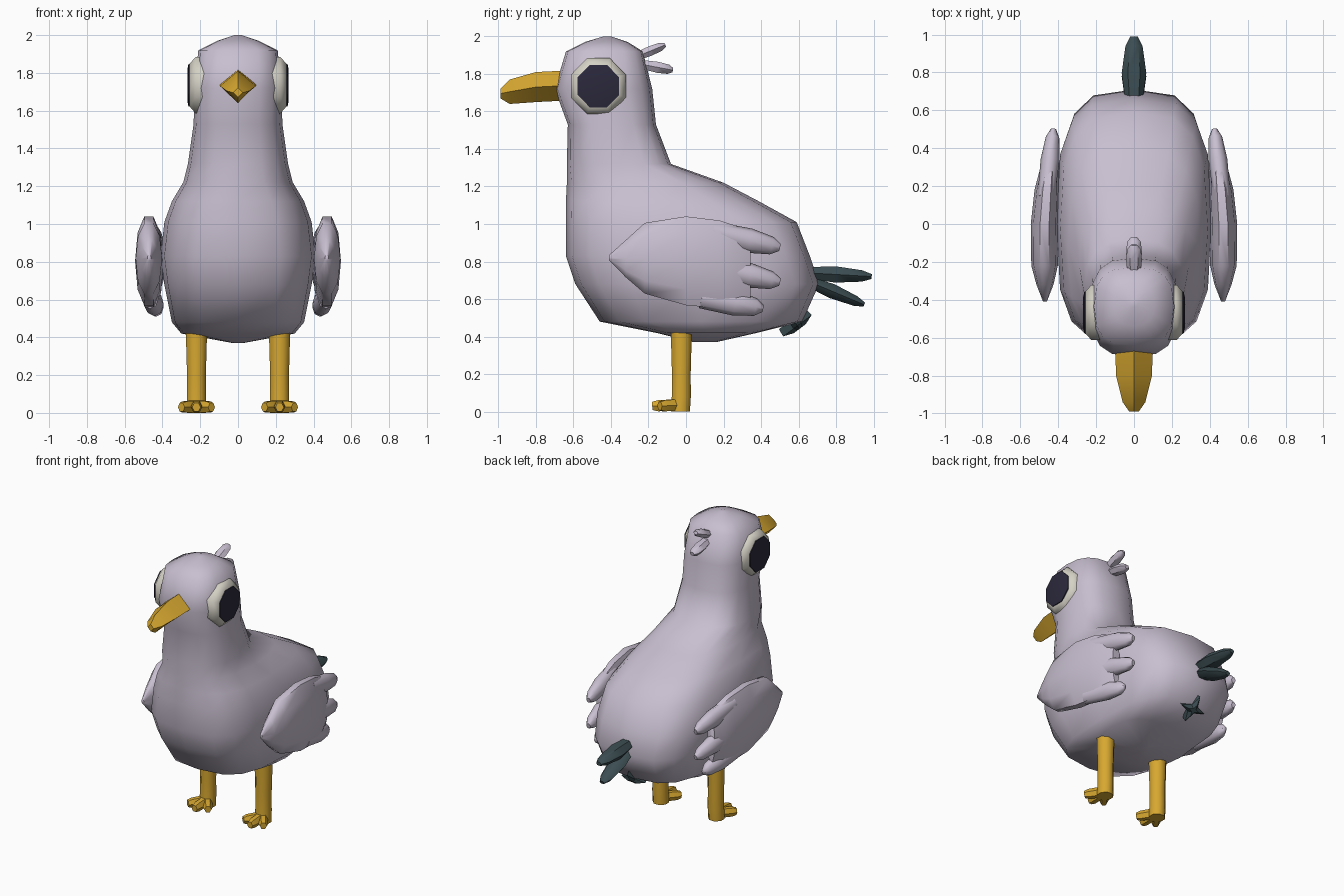
import bpy
import bmesh
from math import cos, sin, pi, radians
from mathutils import Vector

cube = bpy.data.objects.get("Cube")
if cube:
    bpy.data.objects.remove(cube, do_unlink=True)


def material(name, rgb):
    m = bpy.data.materials.new(name)
    m.use_nodes = True
    m.diffuse_color = (*rgb, 1)
    m.node_tree.nodes["Principled BSDF"].inputs["Base Color"].default_value = (*rgb, 1)
    return m


PLUMAGE = material("lavender grey", (0.58, 0.52, 0.63))
GOLD = material("golden yellow", (0.68, 0.39, 0.03))
SLATE = material("dark slate", (0.045, 0.075, 0.085))
IVORY = material("eye ivory", (0.66, 0.64, 0.56))
INK = material("pupil ink", (0.024, 0.022, 0.045))


def power(v, e):
    return abs(v) ** e * (1 if v >= 0 else -1)


def ring(centre, u, v, n=8, square=2, turn=0.0):
    """Closed superellipse around centre, spanned by half axes u and v."""
    out = []
    for i in range(n):
        a = 2 * pi * (i + turn) / n
        out.append(Vector(centre) + Vector(u) * power(cos(a), 2 / square)
                   + Vector(v) * power(sin(a), 2 / square))
    return out


def build(name, lofts, mat, angle=50):
    """One object from a list of lofts, each a list of rings with capped ends."""
    bm = bmesh.new()
    for rings in lofts:
        rows = [[bm.verts.new(p) for p in r] for r in rings]
        n = len(rows[0])
        for a, b in zip(rows, rows[1:]):
            for i in range(n):
                j = (i + 1) % n
                bm.faces.new((a[i], a[j], b[j], b[i]))
        bm.faces.new(rows[0][::-1])
        bm.faces.new(rows[-1])
    bmesh.ops.recalc_face_normals(bm, faces=bm.faces)
    me = bpy.data.meshes.new(name)
    bm.to_mesh(me)
    bm.free()
    me.materials.append(mat)
    ob = bpy.data.objects.new(name, me)
    bpy.context.collection.objects.link(ob)
    bpy.ops.object.select_all(action="DESELECT")
    ob.select_set(True)
    bpy.context.view_layer.objects.active = ob
    bpy.ops.object.shade_smooth_by_angle(angle=radians(angle))
    return ob


def spindle(start, end, wide, tall, profile, n=6):
    """Rings along a straight line; profile holds (position, girth) pairs."""
    start, end = Vector(start), Vector(end)
    d = (end - start).normalized()
    side = Vector((0, 0, 1)).cross(d).normalized()
    up = d.cross(side)
    return [ring(start.lerp(end, t), side * wide * g, up * tall * g, n)
            for t, g in profile]


# Body, neck and head: height, front, back, half width, squareness
slices = [
    (0.37, 0.04, 0.16, 0.03, 2),
    (0.42, -0.16, 0.38, 0.30, 2.8),
    (0.48, -0.46, 0.62, 0.35, 3.2),
    (0.68, -0.59, 0.71, 0.39, 3.2),
    (0.83, -0.64, 0.66, 0.41, 3.2),
    (1.01, -0.64, 0.59, 0.39, 3),
    (1.12, -0.64, 0.39, 0.35, 2.8),
    (1.22, -0.635, 0.2, 0.29, 2.6),
    (1.32, -0.635, -0.08, 0.265, 2.6),
    (1.53, -0.63, -0.16, 0.235, 2.6),
    (1.72, -0.70, -0.18, 0.23, 2.8),
    (1.92, -0.64, -0.23, 0.21, 2.8),
    (1.97, -0.54, -0.31, 0.11, 2.2),
    (2.0, -0.44, -0.40, 0.02, 2),
]
build("body", [[ring((0, (f + b) / 2, z), (w, 0, 0), (0, (b - f) / 2, 0), 16, sq)
                for z, f, b, w, sq in slices]], PLUMAGE, 60)

# Beak with a diamond section: y, top, bottom, half width
beak = []
for y, top, low, w in [(-0.6, 1.82, 1.66, 0.1), (-0.8, 1.81, 1.65, 0.095),
                       (-0.94, 1.77, 1.64, 0.06), (-0.99, 1.72, 1.67, 0.025)]:
    mid = (top + low) / 2
    beak.append([Vector(p) for p in ((w, y, mid), (0, y, top), (-w, y, mid), (0, y, low))])
build("beak", [beak], GOLD, 40)

# Crest tufts
taper = [(0, 0.8), (0.5, 1), (0.85, 0.85), (1, 0.4)]
build("crest", [spindle((0, -0.27, 1.89), (0, -0.11, 1.955), 0.042, 0.03, taper),
                spindle((0, -0.23, 1.85), (0, -0.07, 1.82), 0.042, 0.034, taper)], PLUMAGE)

# Tail feathers
quill = [(0, 0.7), (0.45, 1), (0.85, 0.7), (1, 0.3)]
build("tail_feathers", [spindle((0, 0.64, 0.74), (0, 0.99, 0.72), 0.065, 0.05, quill),
                        spindle((0, 0.64, 0.70), (0, 0.95, 0.57), 0.065, 0.045, quill)], SLATE)

# Four-pointed star under the tail
along = Vector((0, 0.8, 0.6))
out = Vector((0, 0.6, -0.8))


def star(offset, size):
    pts = []
    for i in range(8):
        r = size * (1 if i % 2 == 0 else 0.38)
        pts.append(Vector((0, 0.585, 0.47)) + out * offset
                   + Vector((1, 0, 0)) * r * cos(i * pi / 4) + along * r * sin(i * pi / 4))
    return pts


build("under_tail_star", [[star(-0.03, 0.09), star(0.015, 0.095), star(0.035, 0.04)]], SLATE, 30)

# Wing palm: y, x, top, bottom, half thickness
palm = [(-0.41, 0.47, 0.835, 0.805, 0.01), (-0.32, 0.47, 0.92, 0.71, 0.045),
        (-0.22, 0.472, 1.015, 0.62, 0.07), (0, 0.472, 1.052, 0.555, 0.073),
        (0.18, 0.46, 1.03, 0.54, 0.065), (0.27, 0.45, 1.0, 0.545, 0.052),
        (0.345, 0.44, 0.92, 0.59, 0.03)]
# Wing fingers: root and tip as (y, z)
fingers = [((0.14, 0.955), (0.5, 0.875)), ((0.14, 0.77), (0.5, 0.69)),
           ((0.08, 0.61), (0.41, 0.55))]
finger_shape = [(0, 0.9), (0.55, 1), (0.88, 0.72), (1, 0.3)]

for s, label in ((1, "left"), (-1, "right")):
    lofts = [[ring((s * x, y, (t + b) / 2), (h, 0, 0), (0, 0, (t - b) / 2), 10, 2.1)
              for y, x, t, b, h in palm]]
    for (y0, z0), (y1, z1) in fingers:
        lofts.append(spindle((s * 0.465, y0, z0), (s * 0.425, y1, z1),
                             0.05, 0.066, finger_shape, 8))
    build(label + "_wing", lofts, PLUMAGE, 60)

    # Eye and pupil
    def disc(x, r):
        return ring((s * x, -0.467, 1.735), (0, r, 0), (0, 0, r * 1.02), 8, turn=0.5)

    build(label + "_eye", [[disc(0.17, 0.158), disc(0.225, 0.158), disc(0.256, 0.12)]], IVORY)
    build(label + "_pupil", [[disc(0.25, 0.12), disc(0.262, 0.12), disc(0.268, 0.09)]], INK)

    # Leg with three splayed toes
    leg = [ring((s * 0.22, y, z), (r, 0, 0), (0, r, 0), 8, turn=0.5)
           for z, y, r in [(0, -0.03, 0.055), (0.08, -0.025, 0.055),
                           (0.2, -0.025, 0.054), (0.47, -0.025, 0.062)]]
    toes = [spindle((s * 0.22, -0.03, 0.036), (s * 0.22 + dx, y, 0.03), 0.032, 0.036,
                    [(0, 1), (0.8, 0.95), (1, 0.7)], 6)
            for dx, y in ((-0.08, -0.14), (0, -0.18), (0.08, -0.14))]
    build(label + "_leg", [leg] + toes, GOLD)
